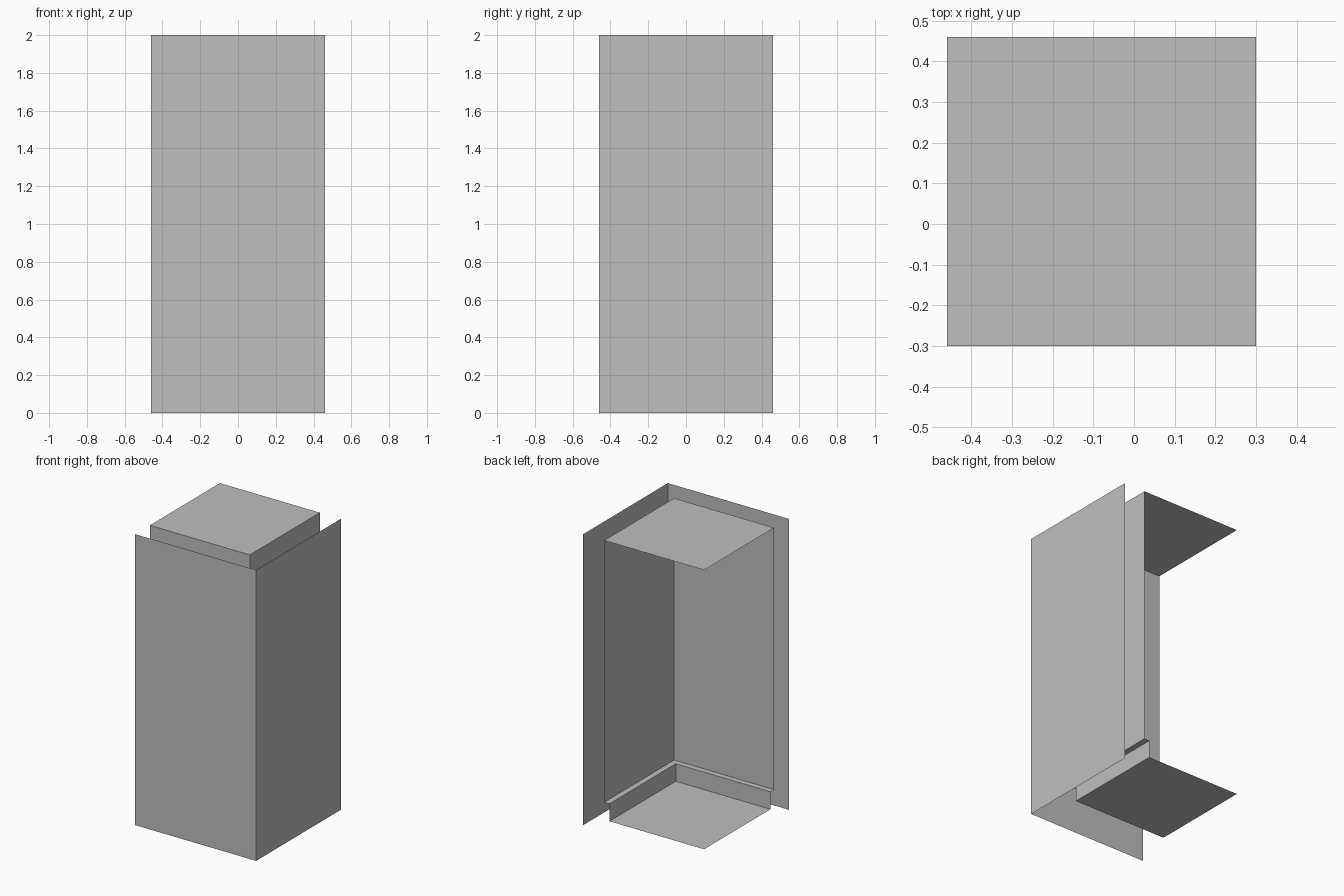
import bpy
import bmesh

cube = bpy.data.objects.get("Cube")
if cube:
    bpy.data.objects.remove(cube, do_unlink=True)

HALF = 0.46     # half of the footprint
TOP = 2.0

grey = bpy.data.materials.new("light_grey")
grey.use_nodes = True
colour = (0.52, 0.52, 0.52, 1)
grey.diffuse_color = colour
grey.node_tree.nodes["Principled BSDF"].inputs["Base Color"].default_value = colour


def corner_sheet(name, profile, capped=False):
    """Sweep a (reach, height) profile around the front and +x sides as thin sheets."""
    bm = bmesh.new()
    rows = []
    for reach, z in profile:
        path = [(-HALF, -reach), (reach, -reach), (reach, HALF)]
        rows.append([bm.verts.new((x, y, z)) for x, y in path])
    for low, high in zip(rows, rows[1:]):
        for i in range(2):
            bm.faces.new((low[i], low[i + 1], high[i + 1], high[i]))
    if capped:
        # Floor and top plates reach the open back corner
        floor_corner = bm.verts.new((-HALF, HALF, profile[0][1]))
        top_corner = bm.verts.new((-HALF, HALF, profile[-1][1]))
        bm.faces.new([floor_corner] + rows[0][::-1])
        bm.faces.new(rows[-1] + [top_corner])
    mesh = bpy.data.meshes.new(name)
    bm.to_mesh(mesh)
    bm.free()
    mesh.materials.append(grey)
    obj = bpy.data.objects.new(name, mesh)
    bpy.context.collection.objects.link(obj)
    return obj


# Outer front and side panels
corner_sheet("outer_panels", [(HALF, 0), (HALF, TOP)])

# Inner lining: floor, recessed kick wall, ledge, tall walls and top
corner_sheet("inner_lining",
             [(0.26, 0.08), (0.26, 0.2), (0.3, 0.2), (0.3, TOP)], capped=True)
